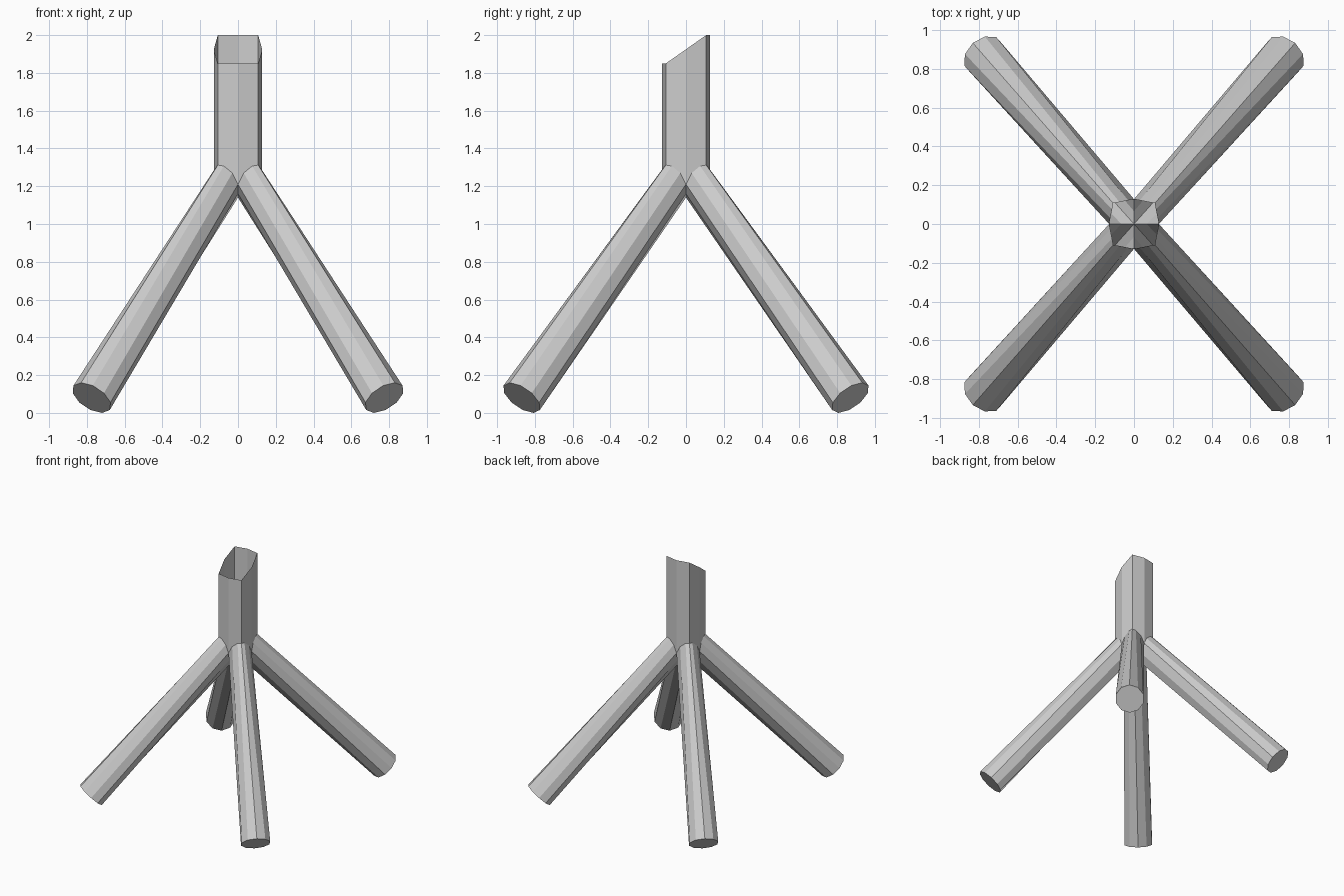
import bpy, bmesh, math
from mathutils import Vector

if "Cube" in bpy.data.objects:
    bpy.data.objects.remove(bpy.data.objects["Cube"])

SIDES = 10
MID, COR = 0.128, 0.107                      # column: mid-side and corner offsets
FOOT, FOOT_R = Vector((0.775, 0.87, 0.08)), 0.116
AXIS = (FOOT - Vector((0.054, 0.054, 1.225))).normalized()
SIDE = AXIS.cross(Vector((0, 0, 1))).normalized()
UP = SIDE.cross(AXIS).normalized()

def wall(t, z):
    """Point on the column wall, t = 0 at mid-side (y axis), 1 at the corner."""
    return Vector((COR * t, MID + (COR - MID) * t, z))

def flip(p):
    return Vector((p.y, p.x, p.z))

def top_z(y):
    """Slanted cut of the open column top."""
    return 1.925 + 0.075 * max(-1, min(1, y / COR))

# Joint loop of one leg: over the top from the y side, then along the underside
half = [wall(0, 1.21), wall(0.28, 1.27), wall(0.7, 1.307)]
corner = wall(1, 1.312)
saddle = Vector((0, 0, 1.14))
under = Vector((0, 0.066, 1.16))
joint = [corner] + half[::-1] + [under, saddle, flip(under)] + [flip(p) for p in half]

# Matching foot loop, starting at the upper vertex and turning toward the y side
turn = 1 if SIDE.dot(Vector((-1, 1, 0))) > 0 else -1
foot = []
for i in range(SIDES):
    a = turn * 2 * math.pi * i / SIDES
    foot.append(FOOT + FOOT_R * (math.cos(a) * UP + math.sin(a) * SIDE))

bm = bmesh.new()

def face(points):
    bm.faces.new([bm.verts.new(p) for p in points])

for sx in (1, -1):
    for sy in (1, -1):
        def q(p):
            return Vector((p.x * sx, p.y * sy, p.z))
        # Leg and its closed foot
        for i in range(SIDES):
            j = (i + 1) % SIDES
            face([q(joint[i]), q(joint[j]), q(foot[j]), q(foot[i])])
        face([q(p) for p in foot])
        # Quarter of the open column: one half-wall on each side of the corner
        for f in (lambda p: p, flip):
            low = [q(f(p)) for p in half + [corner]]
            high = [Vector((p.x, p.y, top_z(p.y))) for p in (low[-1], low[0])]
            face(low + high)

bmesh.ops.remove_doubles(bm, verts=bm.verts, dist=0.0005)
bmesh.ops.recalc_face_normals(bm, faces=bm.faces)
mesh = bpy.data.meshes.new("four_legged_post")
bm.to_mesh(mesh)
bm.free()
post = bpy.data.objects.new("four_legged_post", mesh)
bpy.context.collection.objects.link(post)
